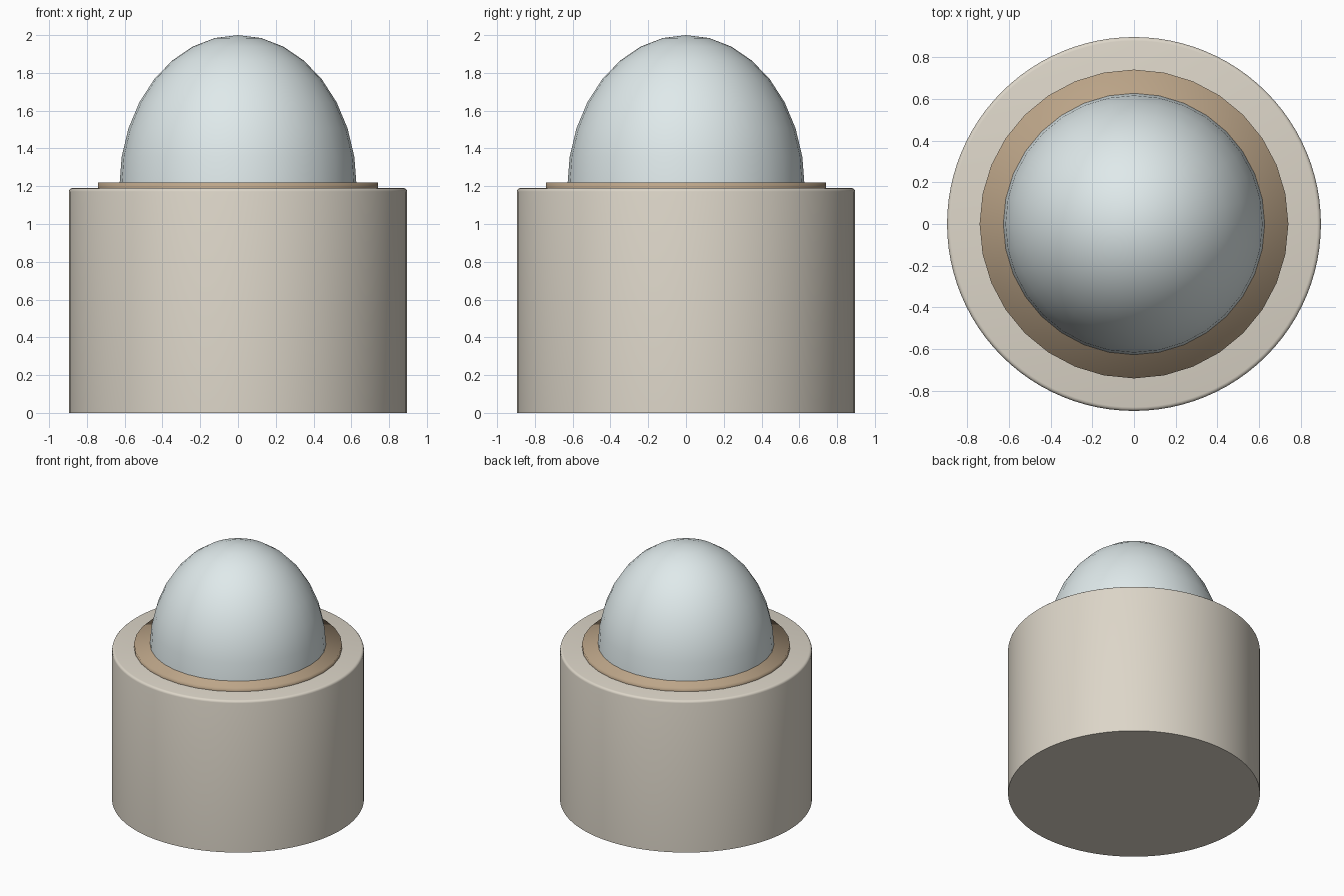
import bpy
import bmesh
import math

if "Cube" in bpy.data.objects:
    bpy.data.objects.remove(bpy.data.objects["Cube"])


def make_part(name, bm, color):
    mesh = bpy.data.meshes.new(name)
    bm.to_mesh(mesh)
    bm.free()
    obj = bpy.data.objects.new(name, mesh)
    bpy.context.collection.objects.link(obj)
    mat = bpy.data.materials.new(name + "_finish")
    mat.diffuse_color = (*color, 1)
    mat.use_nodes = True
    mat.node_tree.nodes["Principled BSDF"].inputs["Base Color"].default_value = mat.diffuse_color
    mesh.materials.append(mat)
    for p in mesh.polygons:
        p.use_smooth = True
    return obj


def cylinder(radius, z0, z1, sides):
    bm = bmesh.new()
    bmesh.ops.create_cone(bm, cap_ends=True, segments=sides,
                          radius1=radius, radius2=radius, depth=z1 - z0)
    bmesh.ops.translate(bm, verts=bm.verts, vec=(0, 0, (z0 + z1) / 2))
    return bm


# Round housing with a softly rounded top rim
bm = cylinder(0.896, 0, 1.19, 96)
rim = [e for e in bm.edges if all(v.co.z > 1.18 for v in e.verts)]
bmesh.ops.bevel(bm, geom=rim, offset=0.018, segments=3, profile=0.5,
                affect='EDGES')
base = make_part("base", bm, (0.72, 0.67, 0.58))
bpy.context.view_layer.objects.active = base
base.select_set(True)
bpy.ops.object.shade_smooth_by_angle(angle=math.radians(35))

# Thin bronze collar, smooth shaded across its rim
make_part("collar", cylinder(0.74, 1.16, 1.22, 32), (0.51, 0.38, 0.25))

# Stretched glass dome, upper half of a sphere
bm = bmesh.new()
bmesh.ops.create_uvsphere(bm, u_segments=32, v_segments=16, radius=1)
bmesh.ops.delete(bm, geom=[v for v in bm.verts if v.co.z < -0.01],
                 context='VERTS')
for v in bm.verts:
    v.co = (v.co.x * 0.628, v.co.y * 0.628, 1.2 + v.co.z * 0.8)
make_part("dome", bm, (0.74, 0.82, 0.83))
